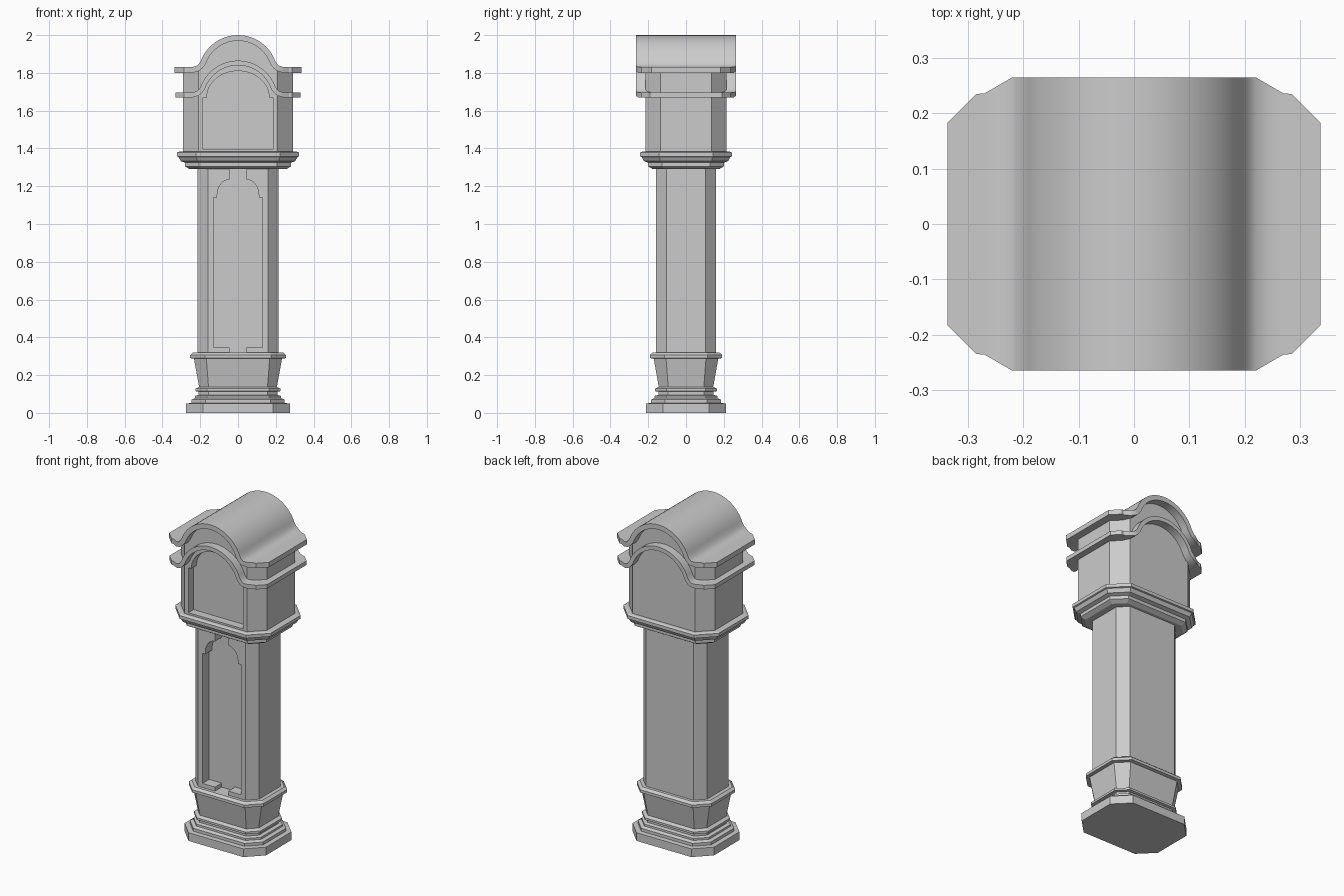
import bpy, bmesh
from math import sin, cos, radians, pi, hypot

if "Cube" in bpy.data.objects:
    bpy.data.objects.remove(bpy.data.objects["Cube"])


def finish(name, bm, smooth=False):
    bmesh.ops.recalc_face_normals(bm, faces=bm.faces)
    me = bpy.data.meshes.new(name)
    bm.to_mesh(me)
    bm.free()
    ob = bpy.data.objects.new(name, me)
    bpy.context.collection.objects.link(ob)
    if smooth:
        bpy.ops.object.select_all(action='DESELECT')
        ob.select_set(True)
        bpy.context.view_layer.objects.active = ob
        bpy.ops.object.shade_smooth_by_angle(angle=radians(25))
    return ob


def octagon_loft(name, profile, base, chamfer, diff):
    """Stack chamfered rectangles; profile = (half width, z)."""
    bm = bmesh.new()
    rings = []
    for hx, z in profile:
        hy, c = hx - diff, chamfer + 0.586 * (hx - base)
        q = [(hx, hy - c), (hx - c, hy)]
        pts = q + [(-x, y) for x, y in q[::-1]]
        pts += [(-x, -y) for x, y in pts]
        rings.append([bm.verts.new((x, y, z)) for x, y in pts])
    for a, b in zip(rings, rings[1:]):
        for i in range(8):
            j = (i + 1) % 8
            bm.faces.new((a[i], a[j], b[j], b[i]))
    bm.faces.new(rings[0])
    bm.faces.new(rings[-1])
    return finish(name, bm)


def slab(name, top, bottom, depth, smooth=False):
    """Band between two x-z curves, reaching +-depth(x) in y."""
    bm = bmesh.new()
    secs = []
    for (x, zt), (xb, zb) in zip(top, bottom):
        d, e = depth(abs(x)), depth(abs(xb))
        secs.append([bm.verts.new(p) for p in
                     ((x, -d, zt), (x, d, zt), (xb, e, zb), (xb, -e, zb))])
    for a, b in zip(secs, secs[1:]):
        for i in range(4):
            j = (i + 1) % 4
            bm.faces.new((a[i], a[j], b[j], b[i]))
    bm.faces.new(secs[0])
    bm.faces.new(secs[-1])
    return finish(name, bm, smooth)


def plan(points):
    """Piecewise linear half depth over |x|."""
    def f(x):
        for (x0, y0), (x1, y1) in zip(points, points[1:]):
            if x <= x1:
                return y0 + (y1 - y0) * (x - x0) / (x1 - x0)
        return points[-1][1]
    return f


def carve(ob, half, y0, y1):
    """Cut a mirrored x-z outline into the front of an object."""
    pts = half + [(-x, z) for x, z in half[::-1] if x > 1e-6]
    bm = bmesh.new()
    face = bm.faces.new([bm.verts.new((x, y0, z)) for x, z in pts])
    ext = bmesh.ops.extrude_face_region(bm, geom=[face])
    for v in ext['geom']:
        if isinstance(v, bmesh.types.BMVert):
            v.co.y = y1
    cutter = finish("recess_cutter", bm)
    cutter.hide_render = True
    mod = ob.modifiers.new("recess", 'BOOLEAN')
    mod.operation, mod.solver, mod.object = 'DIFFERENCE', 'EXACT', cutter
    bpy.context.view_layer.objects.active = ob
    bpy.ops.object.modifier_apply(modifier=mod.name)
    bpy.data.objects.remove(cutter)


def hood_curve(apex, tail):
    """Arch with flared shoulders and flat wings."""
    R = 0.21
    half = [(x, apex + z) for x, z in tail]
    half += [(R * cos(radians(a)), apex - R + R * sin(radians(a))) for a in range(20, 90, 5)]
    return half + [(0, apex)] + [(-x, z) for x, z in half[::-1]]


def offset_curve(pts, t):
    out = []
    for i, (x, z) in enumerate(pts):
        a, b = pts[max(i - 1, 0)], pts[min(i + 1, len(pts) - 1)]
        dx, dz = b[0] - a[0], b[1] - a[1]
        n = hypot(dx, dz)
        out.append((x + dz / n * t * -1, z + dx / n * t))
    return out


# Stepped plinth, flared pedestal and its top ring
octagon_loft("pedestal", [
    (.275, 0), (.275, .05), (.247, .052), (.247, .07), (.228, .078), (.228, .09),
    (.208, .095), (.208, .112), (.225, .115), (.225, .128), (.206, .138),
    (.233, .287), (.253, .29), (.253, .307), (.238, .32)], .215, .055, .062)

# Trunk with its long shaped recess
trunk = octagon_loft("trunk", [(.215, .31), (.215, 1.30)], .215, .055, .057)
half = [(.045, .32), (.045, .345), (.13, .345), (.13, 1.14), (.11, 1.14)]
half += [(.045 + .065 * cos(i * pi / 12), 1.155 + .08 * sin(i * pi / 12)) for i in range(7)]
half += [(.045, 1.29)]
carve(trunk, half, -.3, -.093)

# Moulded collar under the hood
octagon_loft("hood_collar", [
    (.255, 1.29), (.28, 1.305), (.28, 1.325), (.303, 1.333), (.315, 1.355),
    (.323, 1.358), (.323, 1.378), (.31, 1.384)], .29, .08, .08)

# Hood body with an arched top and dial recess
flare = [(.245, -.17), (.22, -.163), (.21, -.155), (.204, -.147)]
crown = [(x, z - .015) for x, z in hood_curve(2.0, [(.29, -.17)] + flare)]
body = slab("hood_body", crown, [(x, 1.37) for x, z in crown],
            plan([(0, .215), (.21, .215), (.29, .135)]))
half = [(.185, 1.395), (.185, 1.67), (.165, 1.67)]
half += [(.165 * cos(i * pi / 24), 1.67 + .14 * sin(i * pi / 24)) for i in range(1, 13)]
carve(body, half, -.4, -.165)

# Arched roof and the matching lower moulding
eaves = plan([(0, .265), (.22, .265), (.27, .236), (.285, .235), (.337, .183)])
for name, apex, edge, t in (("roof", 2.0, .337, .03), ("arched_moulding", 1.865, .33, .025)):
    top = hood_curve(apex, [(edge, -.17), (.285, -.17), (.27, -.17)] + flare)
    slab(name, top, offset_curve(top, t), eaves, smooth=True)
